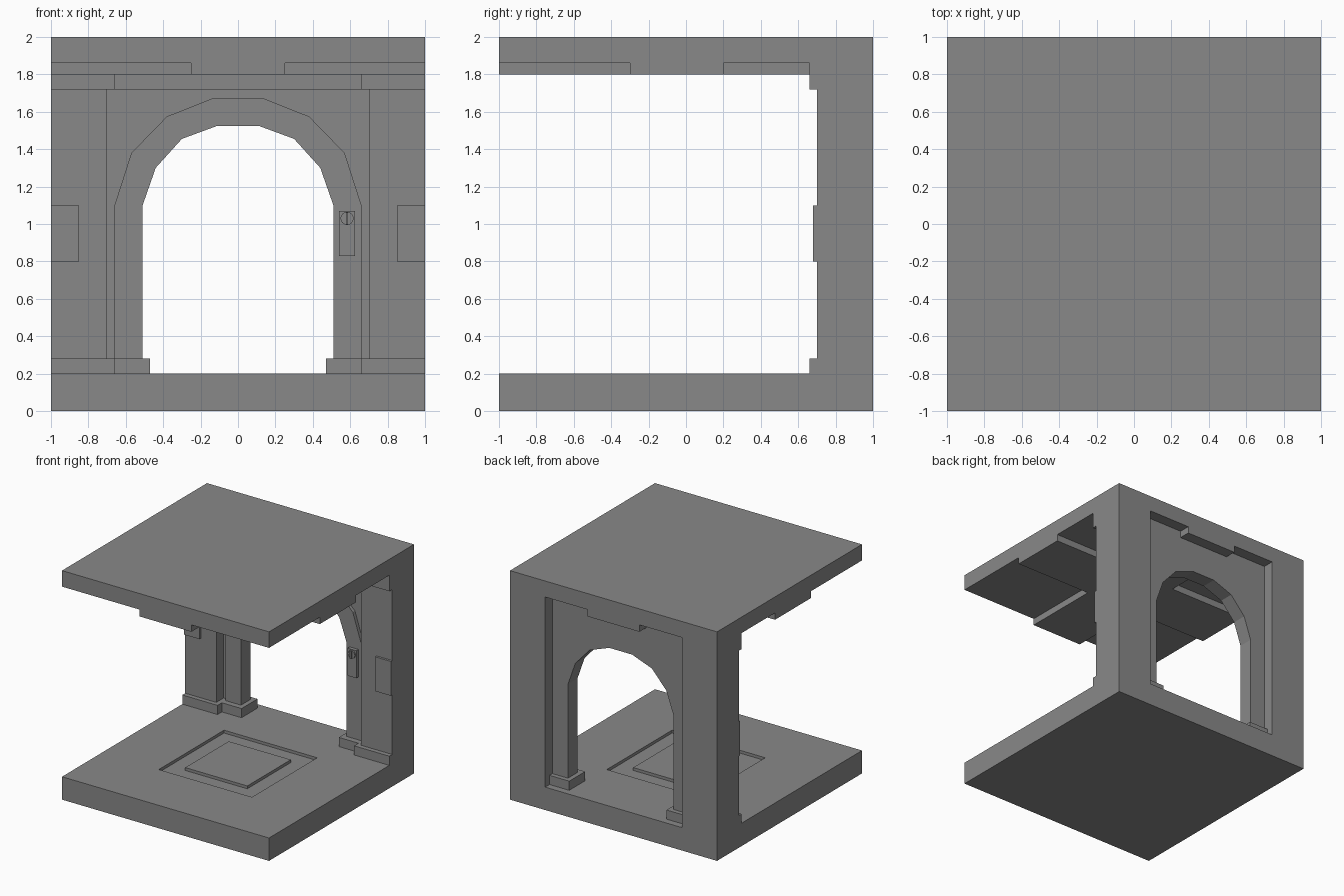
import bpy
import bmesh
import math

if "Cube" in bpy.data.objects:
    bpy.data.objects.remove(bpy.data.objects["Cube"], do_unlink=True)

grey = bpy.data.materials.new("plain grey")
grey.use_nodes = True
colour = (0.25, 0.25, 0.25, 1)
grey.diffuse_color = colour
grey.node_tree.nodes["Principled BSDF"].inputs["Base Color"].default_value = colour


def prism(name, points, axis, start, end):
    """Extrude a flat outline along x or y."""
    bm = bmesh.new()
    place = (lambda p: (start, p[0], p[1])) if axis == "x" else (lambda p: (p[0], start, p[1]))
    face = bm.faces.new([bm.verts.new(place(p)) for p in points])
    new = bmesh.ops.extrude_face_region(bm, geom=[face])["geom"]
    move = (end - start, 0, 0) if axis == "x" else (0, end - start, 0)
    bmesh.ops.translate(bm, vec=move, verts=[v for v in new if isinstance(v, bmesh.types.BMVert)])
    bmesh.ops.recalc_face_normals(bm, faces=bm.faces)
    mesh = bpy.data.meshes.new(name)
    bm.to_mesh(mesh)
    bm.free()
    mesh.materials.append(grey)
    obj = bpy.data.objects.new(name, mesh)
    bpy.context.scene.collection.objects.link(obj)
    return obj


def box(name, x, y, z):
    outline = [(x[0], z[0]), (x[1], z[0]), (x[1], z[1]), (x[0], z[1])]
    return prism(name, outline, "y", y[0], y[1])


def pair(name, x, y, z):
    """A box and its mirror image across x."""
    return [box("left_" + name, x, y, z), box("right_" + name, (-x[1], -x[0]), y, z)]


# Floor, back wall and ceiling as one C-shaped shell
shell = prism("room_shell", [(-1, 0), (1, 0), (1, 2), (-1, 2), (-1, 1.8),
                             (0.7, 1.8), (0.7, 0.2), (-1, 0.2)], "x", -1, 1)

# Doorway, rear niche, ceiling coffers and floor recess
cutters = [box("doorway_cutter", (-0.7, 0.7), (0.6, 0.8), (0.2, 1.8)),
           box("niche_cutter", (-0.66, 0.66), (0.75, 1.1), (0.2, 1.8)),
           box("floor_cutter", (-0.45, 0.45), (-0.45, 0.45), (0.175, 0.3))]
cutters += pair("front_coffer_cutter", (0.25, 1.1), (-1.1, -0.3), (1.7, 1.86))
cutters += pair("rear_coffer_cutter", (0.25, 1.1), (0.2, 0.7), (1.75, 1.86))
cutters += pair("niche_top_cutter", (0.25, 0.66), (0.65, 1.1), (1.75, 1.86))
bpy.context.view_layer.objects.active = shell
for cutter in cutters:
    cut = shell.modifiers.new("cut", "BOOLEAN")
    cut.operation = "DIFFERENCE"
    cut.solver = "EXACT"
    cut.object = cutter
    bpy.ops.object.modifier_apply(modifier=cut.name)
    bpy.data.objects.remove(cutter, do_unlink=True)

# Arched wall and raised arch trim
inner = [(0.51, 0.2), (0.51, 1.1), (0.44, 1.3), (0.3, 1.455), (0.11, 1.525)]
outer = [(0.66, 0.2), (0.66, 1.1), (0.57, 1.38), (0.38, 1.575), (0.14, 1.67)]


def arch(half):
    return half + [(-x, z) for x, z in reversed(half)]


prism("arch_wall", arch(inner) + [(-0.7, 0.2), (-0.7, 1.86), (0.7, 1.86), (0.7, 0.2)],
      "y", 0.8, 0.9)
prism("arch_trim", arch(inner) + arch(outer)[::-1], "y", 0.77, 0.8)

# Skirtings, cornices and lintel
pair("pier_base", (0.66, 1), (0.66, 0.72), (0.2, 0.28))
pair("arch_base", (0.47, 0.7), (0.72, 0.94), (0.2, 0.28))
pair("pier_cornice", (0.66, 1), (0.66, 0.72), (1.72, 1.86))
box("lintel", (-0.7, 0.7), (0.72, 0.8), (1.72, 1.81))

# Wall panels and raised floor tile
pair("wall_panel", (0.85, 1), (0.68, 0.7), (0.8, 1.1))
box("floor_tile", (-0.3, 0.3), (-0.3, 0.3), (0.17, 0.2))

# Door control with a round knob and grip bar
box("control_box", (0.54, 0.625), (0.74, 0.77), (0.83, 1.07))
disc = [(0.583 + 0.035 * math.cos(math.tau * i / 16),
         1.03 + 0.035 * math.sin(math.tau * i / 16)) for i in range(16)]
prism("control_knob", disc, "y", 0.73, 0.74)
box("knob_grip", (0.577, 0.589), (0.715, 0.73), (0.998, 1.062))
